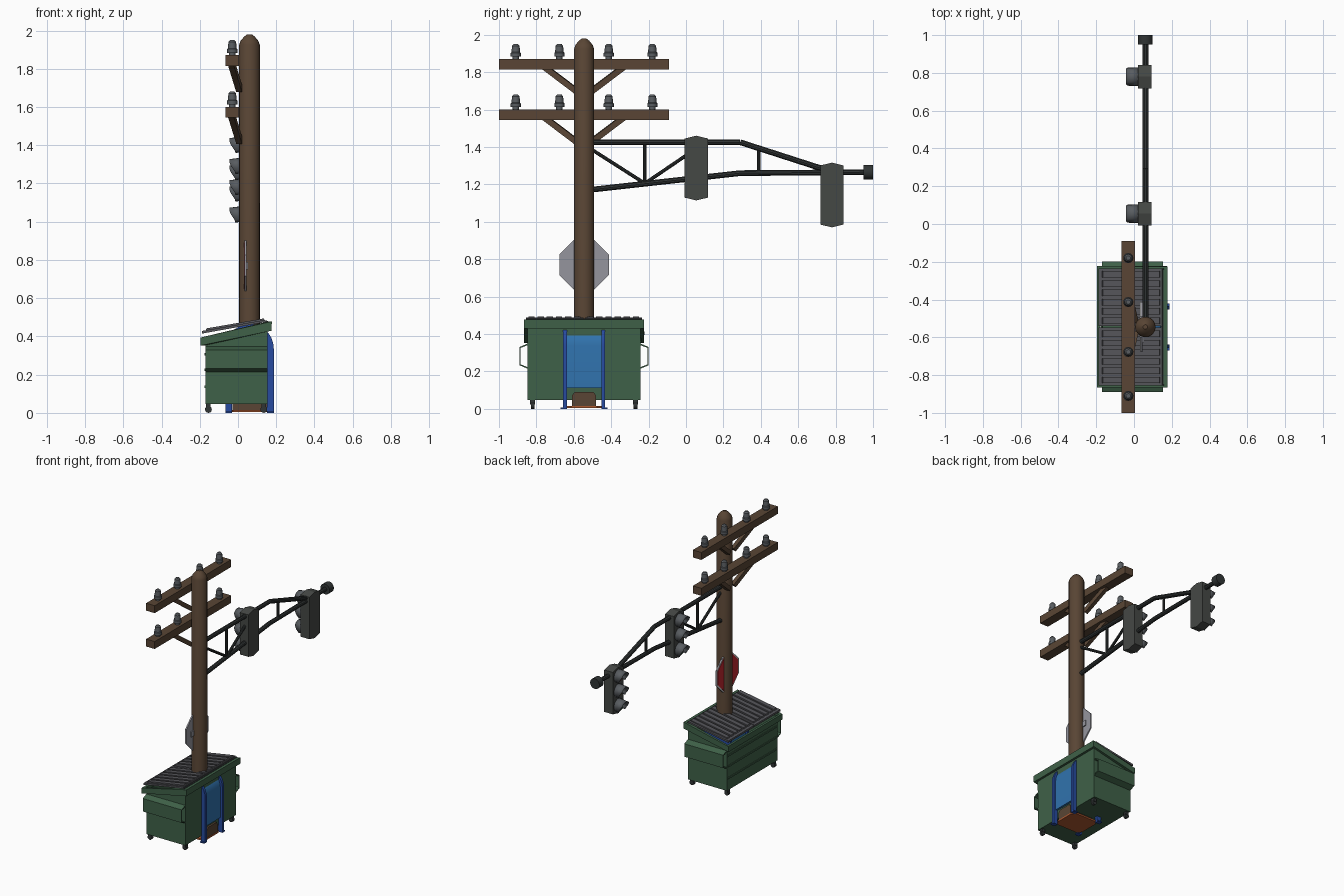
import bpy, bmesh, math
from mathutils import Vector

if "Cube" in bpy.data.objects:
    bpy.data.objects.remove(bpy.data.objects["Cube"])

MATS = {}
def mat(name, rgb):
    m = bpy.data.materials.new(name)
    m.diffuse_color = (*rgb, 1)
    m.use_nodes = True
    m.node_tree.nodes["Principled BSDF"].inputs["Base Color"].default_value = m.diffuse_color
    MATS[name] = m
for n, c in dict(wood=(.10, .06, .035), green=(.05, .12, .065), dark=(.03, .035, .035), lid=(.09, .09, .10),
                 housing=(.06, .065, .06), blue=(.02, .07, .35), panel=(.03, .17, .42), orange=(.42, .10, .03),
                 red=(.55, .02, .03), yellow=(.6, .4, .03), go=(.03, .4, .12), glass=(.10, .11, .12),
                 white=(.75, .75, .75), steel=(.30, .30, .34)).items():
    mat(n, c)

def make(name, verts, faces, m, solid=0, smooth=False):
    me = bpy.data.meshes.new(name)
    bm = bmesh.new()
    vs = [bm.verts.new(v) for v in verts]
    for f in faces:
        bm.faces.new([vs[i] for i in f])
    bmesh.ops.recalc_face_normals(bm, faces=bm.faces)
    bm.to_mesh(me)
    bm.free()
    o = bpy.data.objects.new(name, me)
    bpy.context.collection.objects.link(o)
    me.materials.append(MATS[m])
    if solid:
        s = o.modifiers.new("thickness", 'SOLIDIFY')
        s.thickness, s.offset = solid, 0
    if smooth:
        bpy.ops.object.select_all(action='DESELECT')
        o.select_set(True)
        bpy.context.view_layer.objects.active = o
        bpy.ops.object.shade_smooth_by_angle(angle=math.radians(35))
    return o

def prism(name, pts, axis, a, b, m, caps=True, closed=True, solid=0, smooth=False):
    """Extrude a 2D profile along x (points y,z), y (points x,z) or z (points x,y)."""
    put = {'x': lambda p, t: (t, p[0], p[1]), 'y': lambda p, t: (p[0], t, p[1]), 'z': lambda p, t: (p[0], p[1], t)}[axis]
    n = len(pts)
    verts = [put(p, a) for p in pts] + [put(p, b) for p in pts]
    faces = [(i, (i + 1) % n, n + (i + 1) % n, n + i) for i in range(n if closed else n - 1)]
    if caps:
        faces += [tuple(range(n)), tuple(range(n, 2 * n))]
    return make(name, verts, faces, m, solid, smooth)

def box(name, x0, x1, y0, y1, z0, z1, m):
    return prism(name, [(x0, y0), (x1, y0), (x1, y1), (x0, y1)], 'z', z0, z1, m)

def ring(cx, cy, r, n, off=0):
    return [(cx + r * math.cos(math.tau * i / n + off), cy + r * math.sin(math.tau * i / n + off)) for i in range(n)]

def lathe(name, cx, cy, prof, n, m):
    verts = [(x, y, z) for r, z in prof for x, y in ring(cx, cy, r, n)]
    k = len(prof)
    faces = [(j * n + i, j * n + (i + 1) % n, (j + 1) * n + (i + 1) % n, (j + 1) * n + i) for j in range(k - 1) for i in range(n)]
    faces += [tuple(range(n)), tuple(range((k - 1) * n, k * n))]
    return make(name, verts, faces, m, smooth=True)

def bar(name, p, q, r, m, n=10, off=0):
    p, q = Vector(p), Vector(q)
    rot = (q - p).to_track_quat('Z', 'Y')
    c = ring(0, 0, r, n, off)
    verts = [b + rot @ Vector((x, y, 0)) for b in (p, q) for x, y in c]
    faces = [(i, (i + 1) % n, n + (i + 1) % n, n + i) for i in range(n)] + [tuple(range(n)), tuple(range(n, 2 * n))]
    return make(name, verts, faces, m, smooth=n > 4)

PX, PY = .06, -.545

# Utility pole with tapered cap
lathe("pole", PX, PY, [(.055, .015), (.054, 1.925), (.047, 1.945), (.028, 1.968), (.012, 1.98)], 18, "wood")

# Cross arms, braces and insulators
for k, z in enumerate((1.545, 1.815)):
    box(f"cross_arm_{k}", -.065, .006, -1, -.09, z, z + .056, "wood")
    for s in (-1, 1):
        bar(f"arm_brace_{k}_{s}", (-.035, PY + s * .215, z + .015), (.008, PY + s * .03, z - .125), .022, "wood", 4, math.pi / 4)
    for y in (-.91, -.677, -.413, -.18):
        t = z + .056
        lathe(f"insulator_{k}_{y}", -.03, y, [(.017, t), (.017, t + .012), (.027, t + .012), (.027, t + .032),
              (.023, t + .036), (.02, t + .07), (.012, t + .079)], 12, "glass")

# Truss mast arm
chords = {"upper_chord": [(-.52, 1.425), (.29, 1.425), (.74, 1.28)], "lower_chord": [(-.52, 1.17), (.29, 1.26), (.97, 1.265)]}
for name, path in chords.items():
    for i in range(2):
        bar(f"{name}_{i}", (PX, *path[i]), (PX, *path[i + 1]), .016, "dark")
for i, (a, b) in enumerate([((-.22, 1.205), (-.22, 1.42)), ((.39, 1.26), (.39, 1.395)),
                            ((-.51, 1.39), (-.22, 1.205)), ((-.22, 1.205), (.06, 1.395))]):
    bar(f"truss_web_{i}", (PX, *a), (PX, *b), .010, "dark")
bar("arm_end_cap", (PX, .95, 1.265), (PX, 1, 1.265), .039, "dark", 16)

# Traffic signals
for k, (y, z) in enumerate(((.055, 1.287), (.78, 1.143))):
    h = .158
    prism(f"signal_housing_{k}", [(y - .062, z - h), (y, z - h - .015), (y + .062, z - h), (y + .062, z + h),
          (y, z + h + .015), (y - .062, z + h)], 'x', .02, .092, "housing")
    for i, col in enumerate(("red", "yellow", "go")):
        zc = z + .11 - .11 * i
        bar(f"signal_lens_{k}_{i}", (.022, y, zc), (.006, y, zc), .04, col, 16)
        n, verts = 15, []
        for j in range(n):
            a = math.radians(-40 + 260 * j / (n - 1))
            c, s = math.cos(a), math.sin(a)
            reach = .035 + .03 * max(0, min(1, s + .5))
            verts += [(.022, y + .046 * c, zc + .046 * s), (.022 - reach, y + .046 * c, zc + .046 * s - .008)]
        make(f"signal_visor_{k}_{i}", verts, [(2 * j, 2 * j + 2, 2 * j + 3, 2 * j + 1) for j in range(n - 1)],
             "glass", .005, True)

# Octagonal sign passing through the pole, red face towards -x
o8 = lambda r: ring(PY, .77, r, 8, math.pi / 8)
prism("sign_back", o8(.143), 'x', .036, .044, "steel")
prism("sign_border", o8(.142), 'x', .033, .036, "white")
prism("sign_face", o8(.131), 'x', .031, .034, "red")
box("sign_bracket", .044, .052, PY - .085, PY + .085, .75, .79, "steel")

# Dumpster body (open top) and sloping rim
def shell(name, x0, x1, y0, y1, bot, top, floor, solid):
    verts = []
    for zs in (bot, top):
        verts += [(x0, y0, zs[0]), (x1, y0, zs[1]), (x1, y1, zs[1]), (x0, y1, zs[0])]
    faces = [(i, (i + 1) % 4, 4 + (i + 1) % 4, 4 + i) for i in range(4)]
    make(name, verts, faces + ([(0, 1, 2, 3)] if floor else []), "green", solid)
shell("bin_body", -.168, .152, PY - .3, PY + .3, (.048, .048), (.375, .45), True, .008)
shell("bin_rim", -.187, .167, PY - .312, PY + .312, (.352, .43), (.394, .478), False, .026)
for z in (.13, .22, .30):
    box(f"bin_front_rib_{z}", -.176, -.168, PY - .295, PY + .295, z, z + .012, "green")

# Lifting sleeves on both ends, open along x
for s in (-1, 1):
    prism(f"lift_sleeve_{s}", [(PY + s * d, z) for d, z in ((.3, .345), (.342, .328), (.342, .235), (.3, .218))],
          'x', -.17, .154, "green", caps=False, closed=False, solid=.008)
    # Casters under each corner
    for x in (-.155, .135):
        y = PY + s * .275
        bar(f"caster_{s}_{x}", (x, y - .01, .018), (x, y + .01, .018), .018, "dark", 12)
        box(f"caster_fork_{s}_{x}", x - .012, x + .012, y - .014, y + .014, .022, .048, "dark")

# Two ribbed lids
for s in (-1, 1):
    ya, yb = sorted((PY + s * .004, PY + s * .31))
    prism(f"lid_{s}", [(-.187, .415), (.145, .475), (.145, .487), (-.187, .429)], 'y', ya, yb, "lid")
    for i in range(6):
        y = ya + .012 + i * .049
        prism(f"lid_rib_{s}_{i}", [(-.17, .428), (.14, .482), (.135, .494), (-.165, .442)], 'y', y, y + .034, "lid")
bar("lid_hinge", (.15, PY - .31, .474), (.15, PY + .31, .474), .009, "dark", 8)

# Arched blue box poking through the bin
def arch(x0, x1, base, n=14):
    c, r = (x0 + x1) / 2, (x1 - x0) / 2
    return [(x1, base)] + [(c + r * math.cos(math.pi * i / n), .338 + r * math.sin(math.pi * i / n)) for i in range(n + 1)] + [(x0, base)]
prism("blue_box", arch(-.05, .17, .11), 'y', PY - .095, PY + .095, "panel", smooth=True)
for s in (-1, 1):
    ya, yb = sorted((PY + s * .092, PY + s * .112))
    prism(f"blue_box_side_{s}", arch(-.066, .187, .1), 'y', ya, yb, "blue", smooth=True)
    for x in (-.066, .152):
        box(f"blue_leg_{s}_{x}", x, x + .035, ya, yb, 0, .1, "blue")
        box(f"blue_foot_{s}_{x}", x, x + .035, min(ya, PY + s * .125), max(yb, PY + s * .125), 0, .008, "blue")

# Base plate and block between the legs
prism("base_plate", [(PX + x, PY + y) for x, y in ((-.11, -.07), (-.085, -.1), (.085, -.1), (.11, -.07),
      (.11, .07), (.085, .1), (-.085, .1), (-.11, .07))], 'z', .004, .016, "orange")
prism("base_block", [(PY + y, z) for y, z in ((-.065, .016), (.065, .016), (.065, .07), (.05, .09), (-.05, .09), (-.065, .07))],
      'x', PX - .09, .168, "wood")
